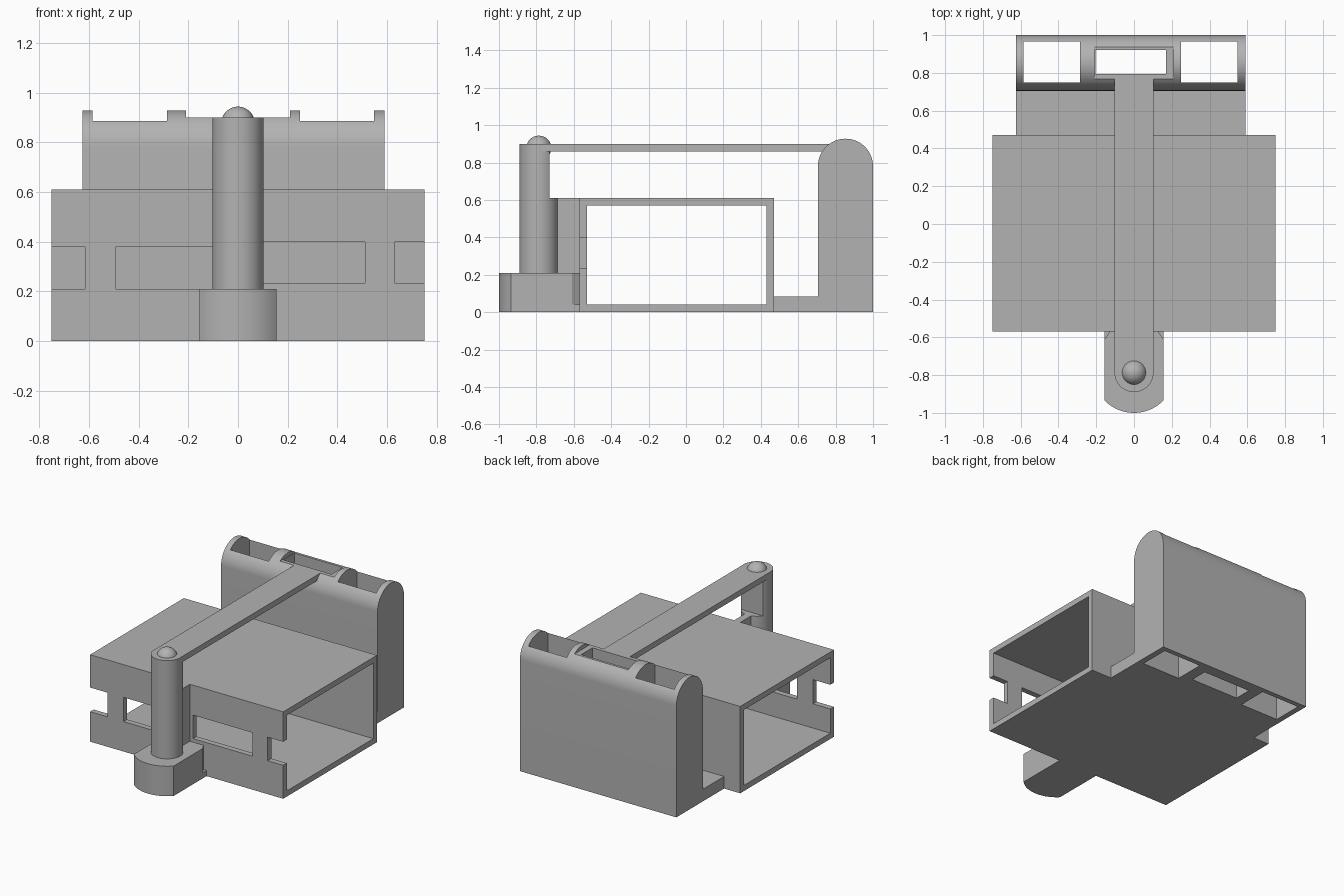
import bpy, bmesh, math
from mathutils import Vector

cube = bpy.data.objects.get("Cube")
if cube:
    bpy.data.objects.remove(cube, do_unlink=True)

grey = bpy.data.materials.new("plain grey")
grey.use_nodes = True
grey.diffuse_color = (0.45, 0.45, 0.45, 1)
grey.node_tree.nodes["Principled BSDF"].inputs["Base Color"].default_value = grey.diffuse_color


def finish(name, bm):
    bmesh.ops.recalc_face_normals(bm, faces=bm.faces)
    mesh = bpy.data.meshes.new(name)
    bm.to_mesh(mesh)
    bm.free()
    mesh.materials.append(grey)
    obj = bpy.data.objects.new(name, mesh)
    bpy.context.collection.objects.link(obj)
    return obj


def prism(name, points, axis, lo, hi):
    """Extrude a 2D outline: (y, z) along x, or (x, y) along z."""
    bm = bmesh.new()
    if axis == "x":
        verts = [bm.verts.new((lo, a, b)) for a, b in points]
        step = Vector((hi - lo, 0, 0))
    else:
        verts = [bm.verts.new((a, b, lo)) for a, b in points]
        step = Vector((0, 0, hi - lo))
    face = bm.faces.new(verts)
    new = bmesh.ops.extrude_face_region(bm, geom=[face])["geom"]
    bmesh.ops.translate(bm, verts=[v for v in new if isinstance(v, bmesh.types.BMVert)], vec=step)
    return finish(name, bm)


def box(name, x, y, z):
    outline = [(x[0], y[0]), (x[1], y[0]), (x[1], y[1]), (x[0], y[1])]
    return prism(name, outline, "z", *z)


def arc(cx, cy, r, start, end, steps=24):
    angles = [math.radians(start + (end - start) * i / steps) for i in range(steps + 1)]
    return [(cx + r * math.cos(a), cy + r * math.sin(a)) for a in angles]


def cut(target, *ranges):
    """Subtract a box and apply the result."""
    cutter = box("cutter", *ranges)
    cutter.hide_render = True
    mod = target.modifiers.new("cut", "BOOLEAN")
    mod.operation, mod.solver, mod.object = "DIFFERENCE", "EXACT", cutter
    bpy.context.view_layer.objects.active = target
    bpy.ops.object.modifier_apply(modifier=mod.name)
    bpy.data.objects.remove(cutter, do_unlink=True)


def smooth(obj):
    bpy.ops.object.select_all(action="DESELECT")
    obj.select_set(True)
    bpy.context.view_layer.objects.active = obj
    bpy.ops.object.shade_smooth_by_angle(angle=math.radians(30))


# Open-ended housing with slots and end notches in its front wall
housing = box("housing", (-0.75, 0.75), (-0.57, 0.47), (0, 0.61))
cut(housing, (-1, 1), (-0.53, 0.43), (0.04, 0.57))
low, high = (0.21, 0.38), (0.235, 0.4)
for x, z in (((-0.8, -0.615), low), ((-0.49, -0.05), low),
             ((0.05, 0.51), high), ((0.63, 0.8), high)):
    cut(housing, x, (-0.6, -0.5), z)

# Round-topped rear block with three vertical wells
WIDTH = (-0.625, 0.59)
profile = [(0.705, 0), (1, 0)] + arc(0.8525, 0.78, 0.1475, 0, 180, 32)
rear = prism("rear_block", profile, "x", *WIDTH)
cut(rear, (-0.21, 0.21), (0.6, 1.1), (0.9, 1.1))
for x, y in (((-0.585, -0.285), (0.75, 0.965)), ((-0.205, 0.17), (0.795, 0.92)),
             ((0.25, 0.548), (0.75, 0.965))):
    cut(rear, x, y, (-0.1, 1.1))
smooth(rear)

# Plate joining the housing and the rear block
box("rear_plate", WIDTH, (0.47, 0.705), (0, 0.085))

# Foot under the post: bowed front, clipped rear corners, flat sole
bow = math.degrees(math.asin(0.155 / 0.217))
front = arc(0, -0.783, 0.217, 270 - bow, 270 + bow)
foot = prism("foot", front + [(0.155, -0.61), (0.13, -0.57), (-0.13, -0.57), (-0.155, -0.61)],
             "z", 0, 0.21)
smooth(foot)
box("foot_sole", (-0.155, 0.155), (-0.7, -0.57), (0, 0.04))

# Post with a flat back above the housing, and the web that braces it
CY = -0.787
post = prism("post", arc(0, CY, 0.103, 0, 360, 48)[:-1], "z", 0.21, 0.9)
cut(post, (-0.2, 0.2), (-0.73, -0.5), (0.61, 0.87))
smooth(post)
box("post_web", (-0.025, 0.025), (-0.7, -0.57), (0.2, 0.61))

# Arm from the post to the rear block
arm = prism("arm", arc(0, CY, 0.102, 180, 360) + [(0.102, 0.77), (-0.102, 0.77)], "z", 0.86, 0.9)
smooth(arm)

# Domed pin on the post
bm = bmesh.new()
bmesh.ops.create_uvsphere(bm, u_segments=32, v_segments=16, radius=0.067)
bmesh.ops.translate(bm, verts=bm.verts, vec=(0, CY, 0.877))
smooth(finish("pin", bm))
